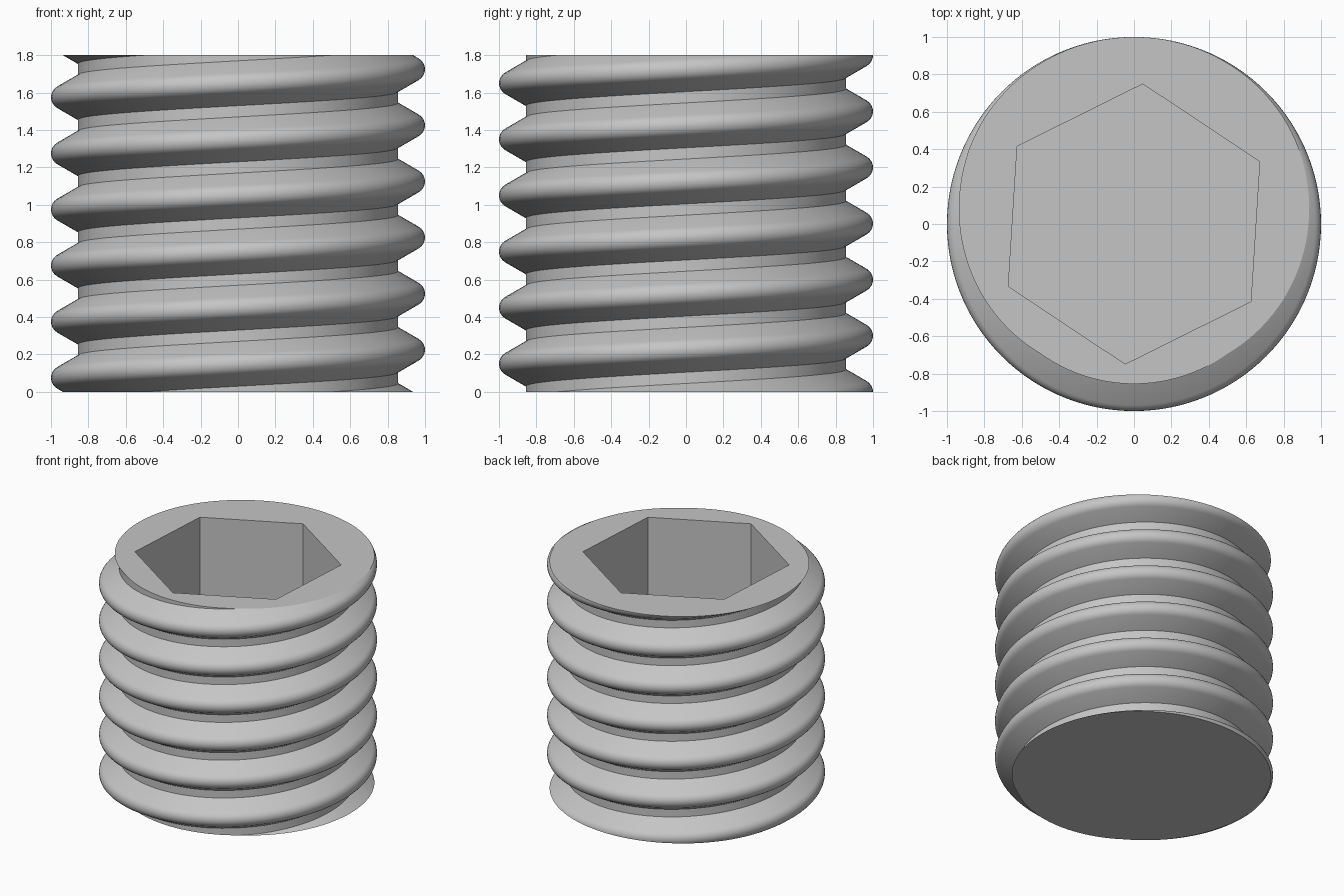
import bpy, bmesh
from math import sin, cos, pi, radians, tau

cube = bpy.data.objects.get("Cube")
if cube:
    bpy.data.objects.remove(cube, do_unlink=True)

HEIGHT, PITCH, ROOT = 1.8, 0.3, 0.855
STEPS, TURNS = 120, 10

steel = bpy.data.materials.new("steel grey")
steel.use_nodes = True
grey = (0.56, 0.56, 0.56, 1)
steel.diffuse_color = grey
steel.node_tree.nodes["Principled BSDF"].inputs["Base Color"].default_value = grey


def add_object(name, bm):
    mesh = bpy.data.meshes.new(name)
    bm.to_mesh(mesh)
    bm.free()
    mesh.materials.append(steel)
    obj = bpy.data.objects.new(name, mesh)
    bpy.context.collection.objects.link(obj)
    return obj


# Thread profile (radius, height): straight flanks, rounded crest, flat root
CREST = 0.063
profile = [(ROOT, -0.12)]
for k in range(9):
    a = radians(-60 + 15 * k)
    profile.append((1 - CREST + CREST * cos(a), CREST * sin(a)))
profile += [(ROOT, 0.12), (ROOT, PITCH - 0.12)]

# Threaded body: sweep the profile along a helix, then trim it flat at both ends
bm = bmesh.new()
previous = None
for i in range(STEPS * TURNS + 1):
    a = tau * (i % STEPS) / STEPS
    lift = 0.225 + PITCH * (i / STEPS - 3)
    ring = [bm.verts.new((r * cos(a), r * sin(a), z + lift)) for r, z in profile]
    if previous:
        for j in range(len(ring) - 1):
            bm.faces.new((previous[j], ring[j], ring[j + 1], previous[j + 1]))
    previous = ring
bmesh.ops.remove_doubles(bm, verts=bm.verts[:], dist=0.0001)
for level, side in ((0, -1), (HEIGHT, 1)):
    bmesh.ops.bisect_plane(bm, geom=bm.verts[:] + bm.edges[:] + bm.faces[:], dist=0.00001,
                           plane_co=(0, 0, level), plane_no=(0, 0, side), clear_outer=True)
    rim = [e for e in bm.edges if e.is_boundary
           and all(abs(v.co.z - level) < 0.0005 for v in e.verts)]
    bmesh.ops.edgeloop_fill(bm, edges=rim)
bmesh.ops.recalc_face_normals(bm, faces=bm.faces[:])
screw = add_object("threaded_body", bm)

# Hexagonal socket cut into the top
DEPTH, TURN = 0.9, radians(26.4)
bm = bmesh.new()
corners = [bm.verts.new((0.75 * cos(TURN + k * pi / 3), 0.75 * sin(TURN + k * pi / 3),
                         HEIGHT - DEPTH)) for k in range(6)]
floor = bm.faces.new(corners)
top = bmesh.ops.extrude_face_region(bm, geom=[floor])["geom"]
bmesh.ops.translate(bm, vec=(0, 0, DEPTH + 0.2),
                    verts=[g for g in top if isinstance(g, bmesh.types.BMVert)])
bmesh.ops.recalc_face_normals(bm, faces=bm.faces[:])
cutter = add_object("socket_cutter", bm)
cutter.hide_render = True

cut = screw.modifiers.new("hex socket", 'BOOLEAN')
cut.operation = 'DIFFERENCE'
cut.solver = 'EXACT'
cut.object = cutter
bpy.ops.object.select_all(action='DESELECT')
screw.select_set(True)
bpy.context.view_layer.objects.active = screw
bpy.ops.object.modifier_apply(modifier=cut.name)
bpy.data.objects.remove(cutter, do_unlink=True)
bpy.ops.object.shade_smooth_by_angle(angle=radians(30))
